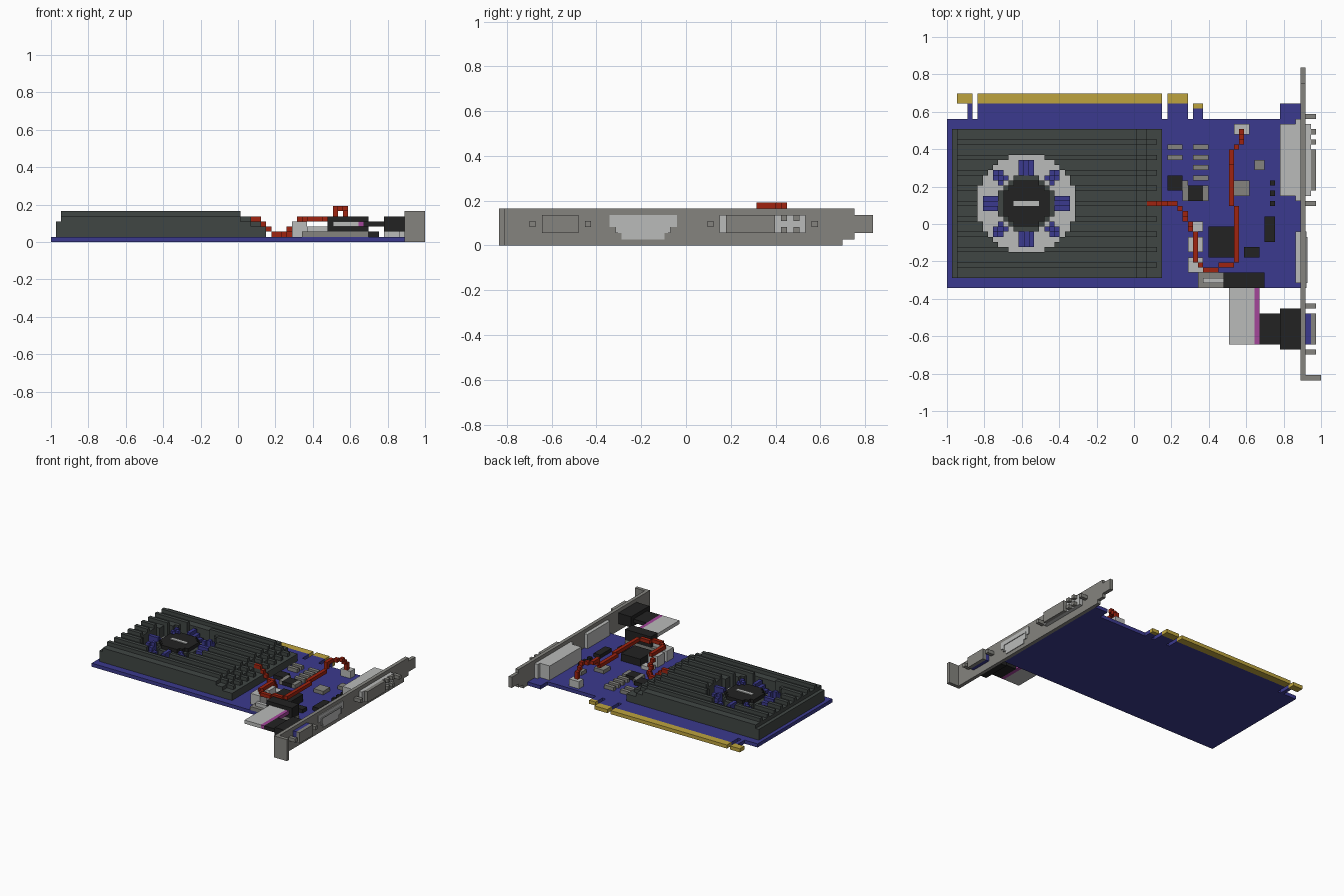
import bpy
import bmesh
from math import sqrt
from mathutils import Vector

cube = bpy.data.objects.get("Cube")
if cube:
    bpy.data.objects.remove(cube, do_unlink=True)

UNIT = 2 / 73                      # the model is laid out on a block grid
CENTRE = Vector((36.5, 30.5, 0))   # grid position of the origin


def material(name, *srgb):
    linear = [((c / 255 + 0.055) / 1.055) ** 2.4 for c in srgb] + [1]
    mat = bpy.data.materials.new(name)
    mat.use_nodes = True
    mat.diffuse_color = linear
    mat.node_tree.nodes["Principled BSDF"].inputs["Base Color"].default_value = linear
    return mat


BLUE = material("board blue", 59, 58, 142)
DARK = material("heatsink grey", 64, 70, 68)
BLACK = material("chip black", 34, 34, 34)
LIGHT = material("light grey", 186, 187, 186)
METAL = material("metal grey", 133, 132, 127)
GOLD = material("contact gold", 190, 164, 62)
RED = material("wire red", 160, 36, 16)
PINK = material("ribbon pink", 164, 70, 154)


def blocks(name, mat, *boxes):
    """One object from boxes given as x0, x1, y0, y1, z0, z1 on the grid."""
    bm = bmesh.new()
    for x0, x1, y0, y1, z0, z1 in boxes:
        low, high = Vector((x0, y0, z0)), Vector((x1, y1, z1))
        made = bmesh.ops.create_cube(bm, size=1)["verts"]
        for v in made:
            mid, size = (low + high) / 2, high - low
            v.co = (Vector([c * s for c, s in zip(v.co, size)]) + mid - CENTRE) * UNIT
    mesh = bpy.data.meshes.new(name)
    bm.to_mesh(mesh)
    bm.free()
    mesh.materials.append(mat)
    obj = bpy.data.objects.new(name, mesh)
    bpy.context.collection.objects.link(obj)
    return obj


def half_width(radius, row):
    """Blocks on either side of the middle one in a row of a stepped disc."""
    return int(sqrt(radius * radius - row * row))


def disc(name, mat, radius, z0, z1):
    rows = range(-int(radius), int(radius) + 1)
    blocks(name, mat, *[(FAN_X - half_width(radius, r), FAN_X + half_width(radius, r) + 1,
                         FAN_Y + r, FAN_Y + r + 1, z0, z1) for r in rows])


def wire(name, mat, *points):
    """Unit blocks stepped along a path of grid cells."""
    cells = []
    for a, b in zip(points, points[1:]):
        a, b = Vector(a), Vector(b)
        steps = int(max(abs(c) for c in b - a))
        cells += [tuple(round(c) for c in a.lerp(b, i / steps)) for i in range(steps + 1)]
    blocks(name, mat, *[(x, x + 1, y, y + 1, z, z + 1) for x, y, z in dict.fromkeys(cells)])


# Circuit board with edge connector
blocks("board", BLUE,
       (0, 69, 18, 51, 0, 1), (4, 5, 51, 54, 0, 1), (6, 42, 51, 54, 0, 1),
       (43, 47, 51, 54, 0, 1), (48, 50, 51, 53, 0, 1), (65, 69, 51, 54, 0, 1))
blocks("edge_contacts", GOLD,
       (2, 5, 54, 56, 0, 1), (6, 42, 54, 56, 0, 1),
       (43, 47, 54, 56, 0, 1), (48, 50, 53, 54, 0, 1))

# Heatsink rows, every third one a raised fin, split around the fan well
FAN_X, FAN_Y, FAN_R = 15, 34, 9.5
rows = []
for y in range(20, 49):
    steps = [(1, 2, 4), (2, 37, 5), (37, 39, 4), (39, 42, 3)]
    if (y - 22) % 3 == 0:
        steps = [(1, 2, 4), (2, 37, 6), (37, 39, 5), (39, 41, 4), (41, 42, 3)]
    for x0, x1, top in steps:
        if x0 < FAN_X < x1 and abs(y - FAN_Y) < FAN_R:
            w = half_width(FAN_R, y - FAN_Y)
            rows.append((x0, FAN_X - w, y, y + 1, 1, top))
            x0 = FAN_X + w + 1
        rows.append((x0, x1, y, y + 1, 1, top))
blocks("heatsink", DARK, *rows)

# Fan
disc("fan_floor", LIGHT, FAN_R, 1, 2)
disc("fan_collar", DARK, 5.5, 2, 4)
disc("fan_hub", BLACK, 4.5, 4, 5)
blocks("fan_label", LIGHT, (13, 18, FAN_Y, FAN_Y + 1, 5, 5.2))
blades = []
for s in (-1, 1):
    cells = [(s * r, k, 3 + s * k) for r in (6, 7, 8) for k in (-1, 0, 1)]
    cells += [(k, s * r, 3 - s * k) for r in (6, 7, 8) for k in (-1, 0, 1)]
    for t in (-1, 1):
        cells += [(s * a, t * b, 3 + s * t * (a - b))
                  for a, b in ((4, 5), (5, 4), (5, 5), (6, 5), (5, 6), (6, 6))]
    blades += [(FAN_X + i, FAN_X + i + 1, FAN_Y + j, FAN_Y + j + 1, 2, z + 1)
               for i, j, z in cells]
blocks("fan_blades", BLUE, *blades)

# Small board components
caps = [(43, 45), (43, 43), (48, 45), (48, 43), (48, 41), (48, 39)]
blocks("capacitors", METAL, *[(x, x + 3, y, y + 1, 1, 2) for x, y in caps])
blocks("metal_parts", METAL,
       (46, 47, 35, 39, 1, 2), (50, 51, 35, 38, 1, 2),
       (60, 62, 41, 43, 1, 2), (56, 59, 36, 39, 1, 2))
blocks("chips", BLACK,
       (43, 46, 37, 40, 1, 2), (47, 50, 35, 38, 1, 2), (51, 57, 24, 30, 1, 3),
       (58, 61, 24, 26, 1, 2), (62, 64, 27, 32, 1, 2))
blocks("tiny_chips", BLACK, *[(63, 64, y, y + 1, 1, 2) for y in (34, 36, 38)])
blocks("board_sockets", LIGHT,
       (56, 59, 48, 50, 1, 3), (47, 50, 29, 31, 1, 2),
       (47, 50, 25, 28, 1, 4), (47, 50, 21, 24, 1, 4))

# Red cable running from the fan to the rear socket
wire("fan_cable", RED,
     (39, 34, 4), (40, 34, 4), (42, 34, 2), (43, 34, 1), (44, 34, 1), (46, 32, 1),
     (46, 31, 2), (47, 30, 2), (47, 29, 3), (48, 28, 4), (48, 23, 4), (50, 21, 4),
     (52, 21, 4), (53, 22, 4), (55, 22, 4), (56, 23, 4), (56, 33, 4), (55, 34, 4),
     (55, 41, 4), (55, 42, 5), (55, 42, 6), (55, 44, 6), (57, 46, 6), (57, 47, 5),
     (57, 48, 4), (57, 48, 3))

# Ribbon cable from the header to the video port
blocks("header_base", METAL, (49, 62, 18, 21, 1, 2))
blocks("header_pins", LIGHT, (50, 54, 19, 20, 2, 3))
blocks("header_plug", BLACK, (54, 62, 18, 21, 2, 5))
blocks("ribbon", LIGHT, (55, 60, 7, 18, 3, 4))
blocks("ribbon_stripe", PINK, (60, 61, 7, 18, 3, 4))
blocks("video_plug", BLACK, (61, 65, 7, 13, 3, 4), (65, 69, 6, 14, 2, 5))

# Mounting bracket with foot and tongue
blocks("bracket", METAL,
       (69, 70, 0, 56, 0, 6), (69, 70, 56, 58, 1, 6),
       (69, 70, 58, 61, 2, 5), (70, 73, 0, 1, 0, 6))
blocks("port_screws", METAL, *[(70, 72, y, y + 1, 3, 4) for y in (5, 14, 34, 51)])

# Ports
blocks("video_port_core", BLUE, (70, 71, 7, 13, 2, 5))
blocks("video_port_rim", METAL, (71, 72, 7, 13, 2, 5))
blocks("media_port_body", LIGHT, (68, 69, 19, 29, 1, 5))
blocks("media_port_face", LIGHT,
       (70, 70.2, 18, 29, 3, 5), (70, 70.2, 19, 28, 2, 3), (70, 70.2, 20, 27, 1, 2))
blocks("media_port_slot", LIGHT,
       (70.2, 70.4, 19, 28, 3.7, 4), (70.2, 70.4, 19, 19.4, 2, 4), (70.2, 70.4, 27.6, 28, 2, 4))
blocks("digital_port_body", LIGHT, (65, 68, 36, 50, 1, 5), (68, 69, 35, 51, 1, 5))
blocks("digital_port_face", LIGHT, (70, 71, 36, 50, 2, 5))
blocks("digital_port_pins", METAL, (71, 72, 37, 45, 2, 5),
       *[(71, 72, y, y + 1, z, z + 1) for y in (46, 48) for z in (2, 4)])
